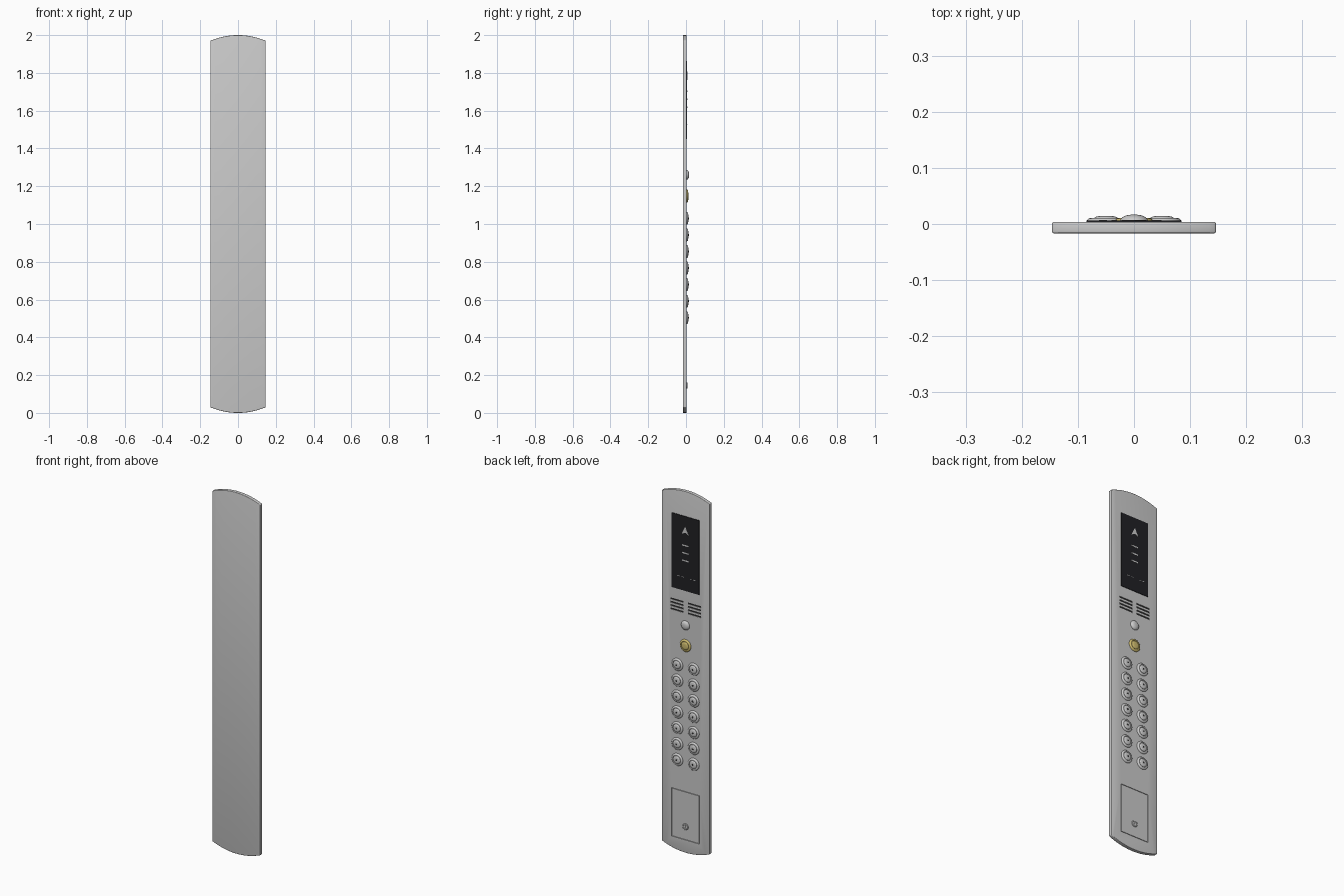
import bpy, bmesh, math

if "Cube" in bpy.data.objects:
    bpy.data.objects.remove(bpy.data.objects["Cube"])

FACE = 0.0035    # y of the control face (points to +y)
BACK = -0.0165


def material(name, c):
    m = bpy.data.materials.new(name)
    m.diffuse_color = (*c, 1)
    m.use_nodes = True
    m.node_tree.nodes["Principled BSDF"].inputs["Base Color"].default_value = m.diffuse_color
    return m


BLACK = material("black_glass", (0.015, 0.015, 0.018))
DARK = material("dark_recess", (0.03, 0.03, 0.03))
LIT = material("lit_segment", (0.6, 0.6, 0.6))
GOLD = material("gold", (0.62, 0.5, 0.16))
WHITE = material("white_lens", (0.85, 0.85, 0.85))


def finish(name, bm, mat=None):
    bmesh.ops.recalc_face_normals(bm, faces=bm.faces)
    me = bpy.data.meshes.new(name)
    bm.to_mesh(me)
    bm.free()
    ob = bpy.data.objects.new(name, me)
    bpy.context.collection.objects.link(ob)
    if mat:
        me.materials.append(mat)
    return ob


def smooth(ob, deg=35):
    bpy.ops.object.select_all(action='DESELECT')
    ob.select_set(True)
    bpy.context.view_layer.objects.active = ob
    bpy.ops.object.shade_smooth_by_angle(angle=math.radians(deg))


def prism(name, pts, y0, y1, mat=None):
    """Extrude an x-z outline from y0 to y1."""
    bm = bmesh.new()
    f = bm.faces.new([bm.verts.new((x, y0, z)) for x, z in pts])
    ext = bmesh.ops.extrude_face_region(bm, geom=[f])['geom']
    bmesh.ops.translate(bm, vec=(0, y1 - y0, 0),
                        verts=[v for v in ext if isinstance(v, bmesh.types.BMVert)])
    return finish(name, bm, mat)


def boxes(name, rects, y0, y1, mat=None):
    """Several boxes (x, z, width, height) in one mesh."""
    bm = bmesh.new()
    for x, z, w, h in rects:
        vs = bmesh.ops.create_cube(bm, size=1)['verts']
        bmesh.ops.scale(bm, vec=(w, y1 - y0, h), verts=vs)
        bmesh.ops.translate(bm, vec=(x, (y0 + y1) / 2, z), verts=vs)
    return finish(name, bm, mat)


def lathe(name, profile, x, z, mat=None, n=40):
    """Revolve (radius, height) points about an axis along +y."""
    bm = bmesh.new()
    rings = []
    for r, h in profile:
        rings.append([bm.verts.new((x + r * math.cos(2 * math.pi * i / n), FACE + h,
                                    z + r * math.sin(2 * math.pi * i / n))) for i in range(n)])
    for a, b in zip(rings, rings[1:]):
        for i in range(n):
            bm.faces.new((a[i], a[(i + 1) % n], b[(i + 1) % n], b[i]))
    bm.faces.new(rings[0])
    bm.faces.new(rings[-1])
    ob = finish(name, bm, mat)
    smooth(ob)
    return ob


# Back plate with arched ends
W, SAG, N = 0.146, 0.03, 24
R = (W * W + SAG * SAG) / (2 * SAG)
arc = [(W - 2 * W * i / N) for i in range(N + 1)]
top = [(x, 2 - R + math.sqrt(R * R - x * x)) for x in arc]
plate = prism("back_plate", top + [(-x, 2 - z) for x, z in top], BACK, FACE)
bev = plate.modifiers.new("edge", 'BEVEL')
bev.width, bev.segments, bev.limit_method = 0.003, 3, 'ANGLE'

# Recesses for the speaker slots and the service door
slots = [(s * 0.054, 1.386 - 0.0185 * i, 0.08, 0.009) for s in (-1, 1) for i in range(4)]
door = (0, 0.205, 0.17, 0.268)
cutter = boxes("recess_cutter", slots + [door], FACE - 0.006, FACE + 0.01)
cutter.hide_render = True
cut = plate.modifiers.new("recesses", 'BOOLEAN')
cut.object, cut.operation, cut.solver = cutter, 'DIFFERENCE', 'EXACT'
bpy.context.view_layer.objects.active = plate
for m in ("edge", "recesses"):
    bpy.ops.object.modifier_apply(modifier=m)
bpy.data.objects.remove(cutter)
smooth(plate)
boxes("speaker_slots", slots, FACE - 0.0065, FACE - 0.002, DARK)

# Service door with its lock
boxes("door_seam", [door], FACE - 0.0065, FACE - 0.005, DARK)
boxes("service_door", [(0, 0.205, 0.165, 0.263)], FACE - 0.0055, FACE)
lathe("door_lock", [(0.017, -0.001), (0.017, 0.003), (0.015, 0.0045), (0.011, 0.0045),
                    (0.010, 0.003), (0.002, 0.003)], 0, 0.145)
boxes("lock_slot", [(0, 0.145, 0.003, 0.013)], FACE + 0.002, FACE + 0.0034, DARK)

# Display: glass, direction arrow, plain indicator bars
boxes("display_glass", [(0, 1.657, 0.17, 0.412)], FACE - 0.001, FACE + 0.003, BLACK)
GY = FACE + 0.0028
prism("direction_arrow", [(0, 1.807), (0.022, 1.762), (0, 1.774), (-0.022, 1.762)],
      GY, GY + 0.001, LIT)
boxes("indicator_bars", [(0, 1.66 + dz, 0.04, 0.007) for dz in (-0.042, 0, 0.042)],
      GY, GY + 0.001, LIT)
boxes("status_dashes", [(x, 1.525, w, 0.003) for x, w in
                        ((0.04, 0.018), (0.015, 0.014), (-0.035, 0.01), (-0.055, 0.014))],
      GY, GY + 0.001, LIT)

# Emergency lamp and alarm button
lathe("white_lamp", [(0.025, -0.001), (0.025, 0.003), (0.023, 0.006), (0.019, 0.0095),
                     (0.013, 0.012), (0.006, 0.013), (0.001, 0.013)], 0, 1.26, WHITE)
BEZEL = [(0.034, -0.001), (0.0335, 0.003), (0.031, 0.006), (0.027, 0.0075),
         (0.024, 0.007), (0.0225, 0.004)]
CAP = [(0.022, 0.002), (0.022, 0.006), (0.020, 0.0085), (0.015, 0.0102),
       (0.008, 0.0107), (0.001, 0.0107)]
lathe("alarm_bezel", BEZEL, 0, 1.148, GOLD)
lathe("alarm_cap", CAP, 0, 1.148, GOLD)

# Two columns of floor buttons
for row in range(7):
    for side in (-1, 1):
        x, z = side * 0.05, 1.03 - row * 0.0877
        lathe("floor_button_bezel", BEZEL, x, z)
        lathe("floor_button_cap", CAP, x, z)
        lathe("floor_button_dot", [(0.005, 0.0095), (0.005, 0.0112)], x, z, DARK, 16)
